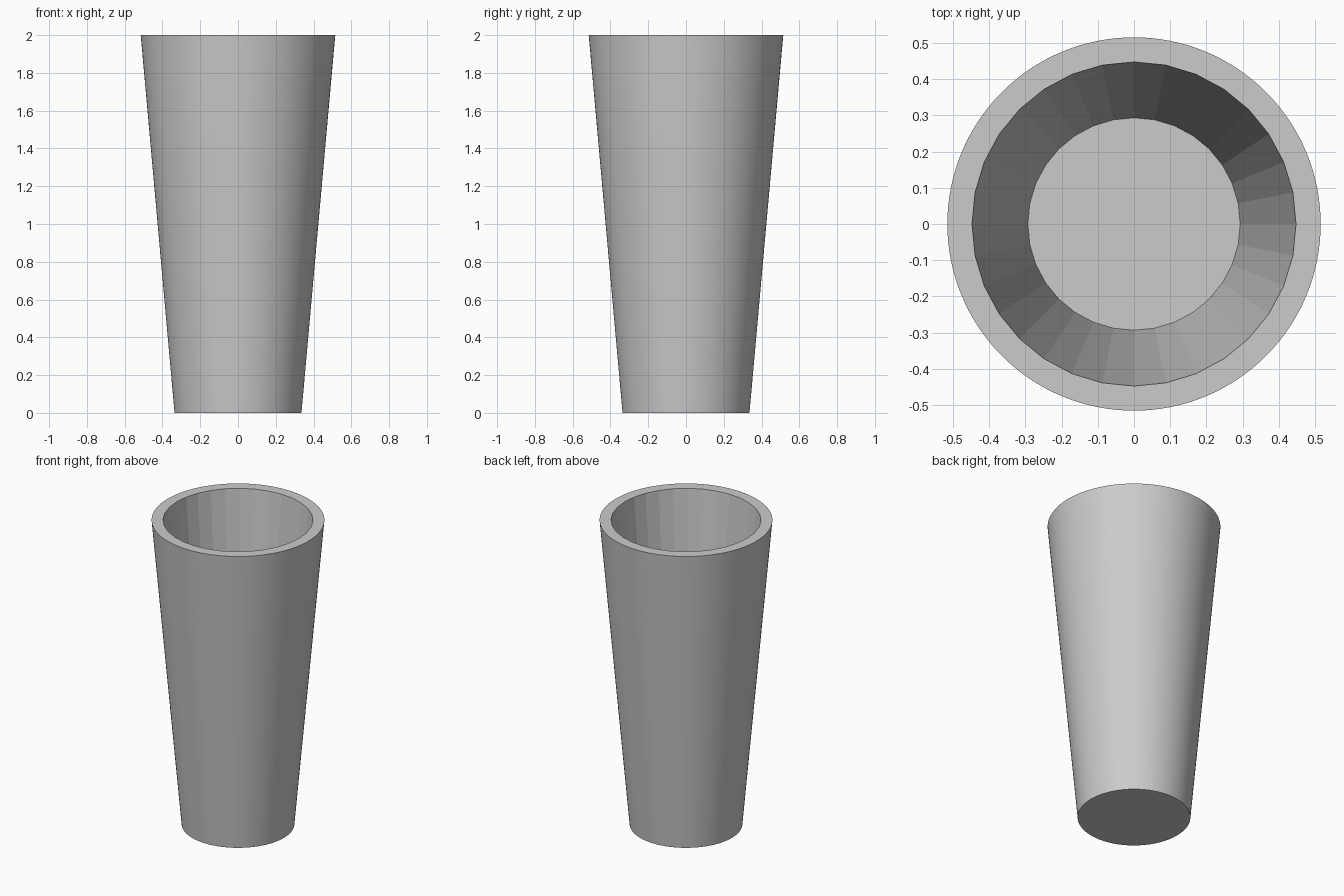
import bpy
import math

if "Cube" in bpy.data.objects:
    bpy.data.objects.remove(bpy.data.objects["Cube"])


def frustum(name, sides, r_bottom, r_top, z_bottom, z_top):
    bpy.ops.mesh.primitive_cone_add(
        vertices=sides, radius1=r_bottom, radius2=r_top,
        depth=z_top - z_bottom, location=(0, 0, (z_bottom + z_top) / 2))
    obj = bpy.context.object
    obj.name = name
    return obj


# Round outer body of the tapered cup
cup = frustum("cup", 128, 0.336, 0.515, 0, 2)

# Faceted hollow, continued a little above the rim for a clean cut
floor_z, floor_r, rim_r = 0.27, 0.293, 0.447
slope = (rim_r - floor_r) / (2 - floor_z)
hollow = frustum("hollow_cutter", 32, floor_r, rim_r + 0.1 * slope, floor_z, 2.1)
hollow.hide_render = True

cut = cup.modifiers.new("hollow", 'BOOLEAN')
cut.operation = 'DIFFERENCE'
cut.solver = 'EXACT'
cut.object = hollow

bpy.ops.object.select_all(action='DESELECT')
cup.select_set(True)
bpy.context.view_layer.objects.active = cup
bpy.ops.object.modifier_apply(modifier=cut.name)
bpy.data.objects.remove(hollow)

# Smooth outside, flat facets inside
bpy.ops.object.shade_smooth_by_angle(angle=math.radians(7))
